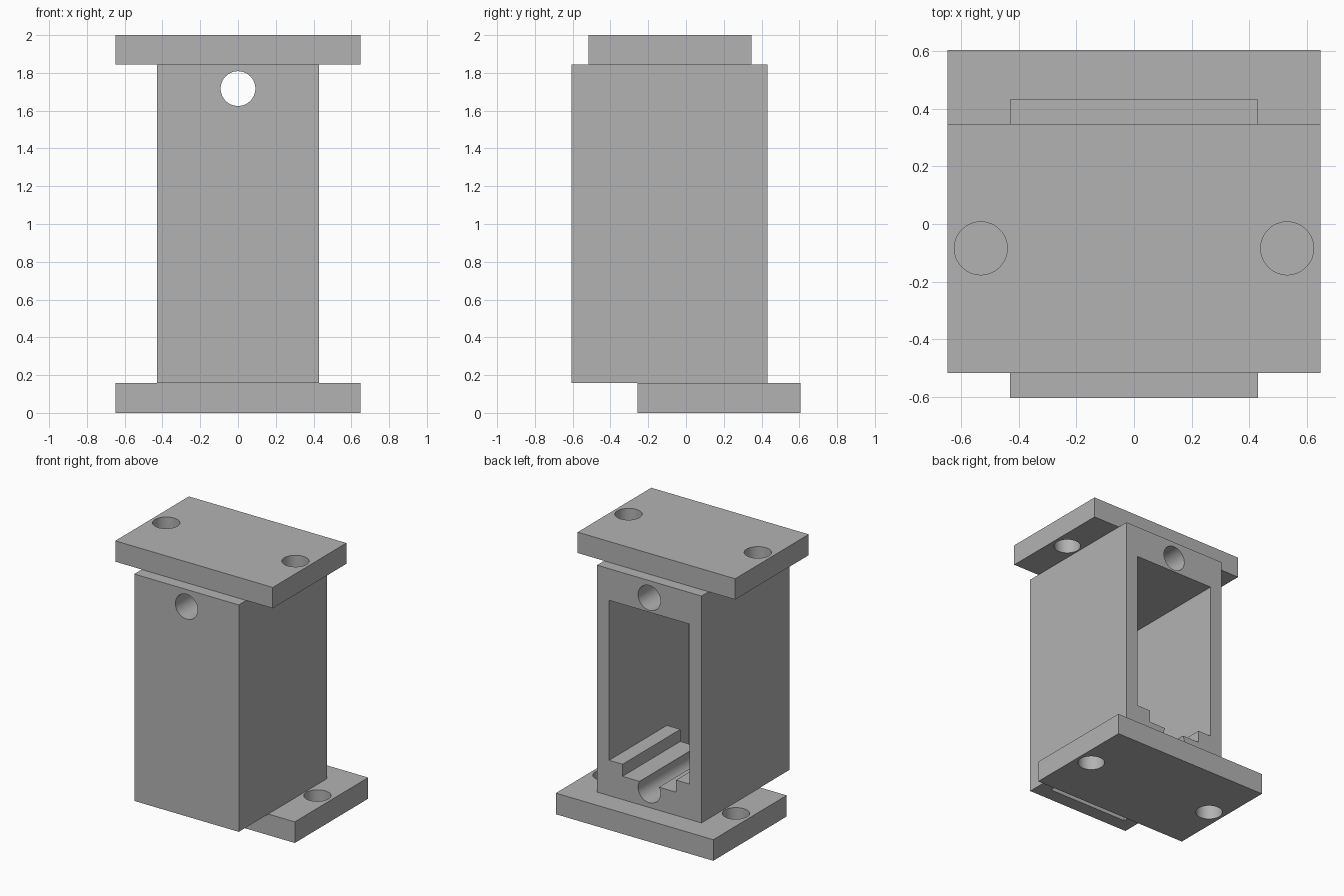
import bpy
import bmesh
import math
from mathutils import Vector

cube = bpy.data.objects.get("Cube")
if cube:
    bpy.data.objects.remove(cube, do_unlink=True)

grey = bpy.data.materials.new("plain grey")
grey.use_nodes = True
colour = (0.45, 0.45, 0.45, 1)
grey.diffuse_color = colour
grey.node_tree.nodes["Principled BSDF"].inputs["Base Color"].default_value = colour

HOLE = 0.092      # radius of every bore
HALF = 0.43       # half width of the housing
INNER = 0.33      # half width of the cavity
FLOOR = 0.157     # underside of the housing
TOP = 1.845       # upper side of the housing
STEP_Y = -0.258   # front end of the stepped floor


def prism(name, points, vector):
    """Extrude a closed outline along a vector."""
    bm = bmesh.new()
    face = bm.faces.new([bm.verts.new(p) for p in points])
    extruded = bmesh.ops.extrude_face_region(bm, geom=[face])
    verts = [v for v in extruded["geom"] if isinstance(v, bmesh.types.BMVert)]
    bmesh.ops.translate(bm, verts=verts, vec=Vector(vector))
    bmesh.ops.recalc_face_normals(bm, faces=bm.faces)
    mesh = bpy.data.meshes.new(name)
    bm.to_mesh(mesh)
    bm.free()
    mesh.materials.append(grey)
    obj = bpy.data.objects.new(name, mesh)
    bpy.context.collection.objects.link(obj)
    return obj


def box(name, half, y0, y1, z0, z1):
    outline = [(-half, y0, z0), (half, y0, z0), (half, y1, z0), (-half, y1, z0)]
    return prism(name, outline, (0, 0, z1 - z0))


def circle(n=64):
    return [(HOLE * math.cos(2 * math.pi * i / n), HOLE * math.sin(2 * math.pi * i / n))
            for i in range(n)]


def cut(target, cutter):
    """Subtract the cutter, then discard it."""
    cutter.hide_render = True
    mod = target.modifiers.new("cut", "BOOLEAN")
    mod.operation = "DIFFERENCE"
    mod.solver = "EXACT"
    mod.object = cutter
    bpy.ops.object.select_all(action="DESELECT")
    bpy.context.view_layer.objects.active = target
    target.select_set(True)
    bpy.ops.object.modifier_apply(modifier=mod.name)
    bpy.data.objects.remove(cutter, do_unlink=True)


def finish(obj):
    bpy.ops.object.select_all(action="DESELECT")
    bpy.context.view_layer.objects.active = obj
    obj.select_set(True)
    bpy.ops.object.shade_smooth_by_angle(angle=math.radians(30))


# Housing, open at the back
housing = box("housing", HALF, -0.605, 0.432, FLOOR, TOP)

# Cavity with a ledge along each side and a round groove in the floor
ledge, ledge_z, floor_z, groove_z = 0.22, 0.42, 0.33, 0.285
angle = math.asin((floor_z - groove_z) / HOLE)
sweep = math.pi + 2 * angle
steps = 36
right = [(INNER, 1.61), (INNER, ledge_z), (ledge, ledge_z), (ledge, floor_z)]
groove = [(HOLE * math.cos(angle - sweep * i / steps),
           groove_z + HOLE * math.sin(angle - sweep * i / steps)) for i in range(steps + 1)]
left = [(-x, z) for x, z in reversed(right)]
back_wall = -0.5
outline = [(x, STEP_Y, z) for x, z in right + groove + left]
cut(housing, prism("cavity_cutter", outline, (0, 1, 0)))

# Front part of the cavity, open through the underside
cut(housing, box("well_cutter", INNER, back_wall, STEP_Y + 0.01, 0, 1.61))

# Bore through the head of the housing
bore = [(x, -1, 1.717 + z) for x, z in circle()]
cut(housing, prism("bore_cutter", bore, (0, 2, 0)))
finish(housing)

# Mounting plates with two screw holes each
for name, y0, y1, z0, z1 in (("top_plate", -0.517, 0.348, TOP, 2),
                             ("bottom_plate", STEP_Y, 0.605, 0, FLOOR)):
    plate = box(name, 0.648, y0, y1, z0, z1)
    for side in (-1, 1):
        hole = [(side * 0.532 + x, (y0 + y1) / 2 + y, z0 - 0.1) for x, y in circle()]
        cut(plate, prism("hole_cutter", hole, (0, 0, 0.5)))
    finish(plate)
